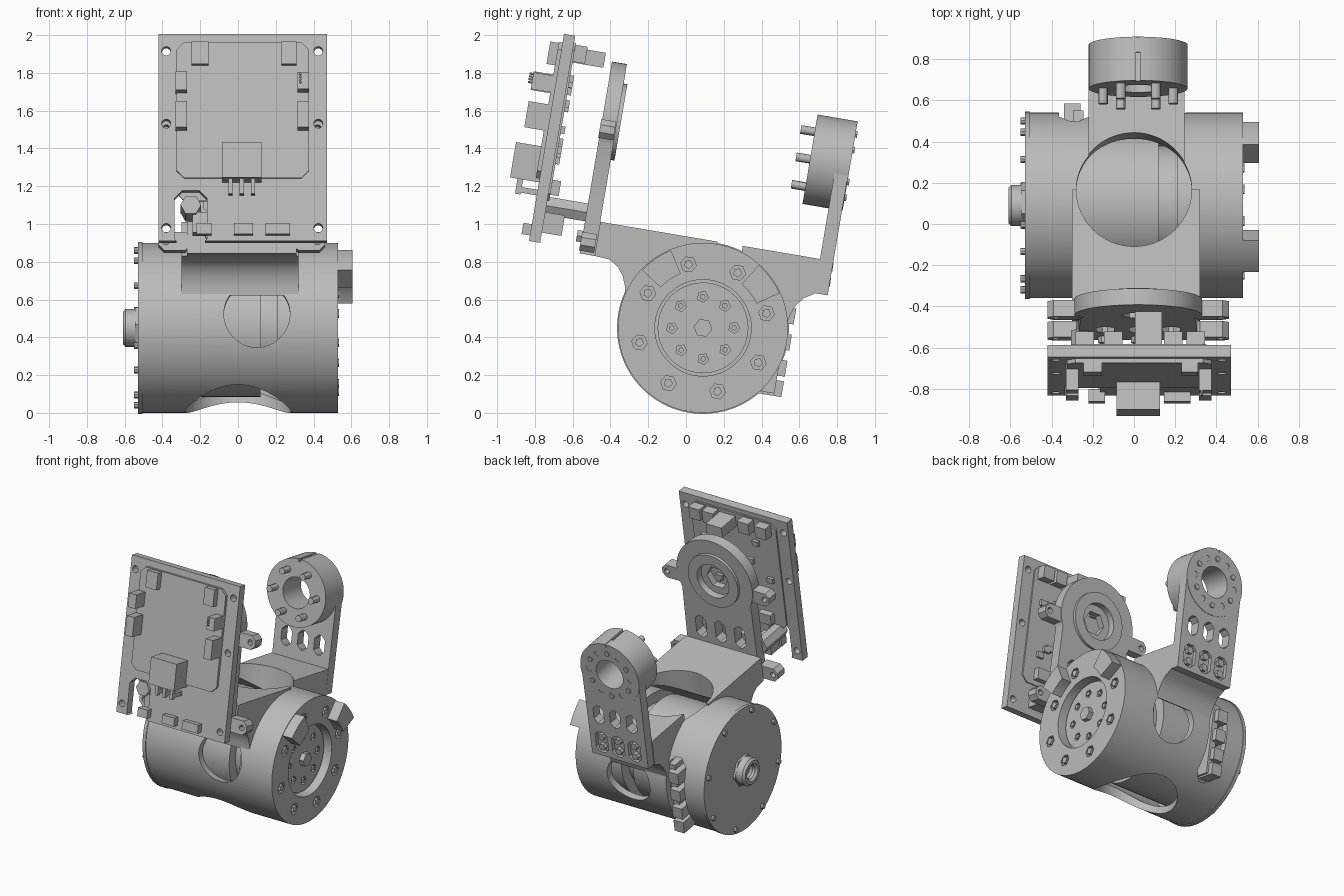
import bpy, bmesh, math, random
from mathutils import Matrix, Vector

cube = bpy.data.objects.get("Cube")
if cube:
    bpy.data.objects.remove(cube)

random.seed(4)
grey = bpy.data.materials.new("machined_grey")
grey.use_nodes = True
grey.diffuse_color = (0.5, 0.5, 0.5, 1)
grey.node_tree.nodes["Principled BSDF"].inputs["Base Color"].default_value = (0.5, 0.5, 0.5, 1)

# The whole head leans forward around the drum axis
LEAN = Matrix.Translation((0, 0.09, 0.45)) @ Matrix.Rotation(math.radians(-9.6), 4, 'X')
CX = 0.02
parts = []


def prism(name, pts, axis, a, b):
    """Extrude a 2D outline along an axis from a to b."""
    def place(p, t):
        return {'x': (t, p[0], p[1]), 'y': (p[0], t, p[1]), 'z': (p[0], p[1], t)}[axis]
    bm = bmesh.new()
    face = bm.faces.new([bm.verts.new(place(p, a)) for p in pts])
    new = bmesh.ops.extrude_face_region(bm, geom=[face])["geom"]
    move = Vector(place((0, 0), b - a))
    bmesh.ops.translate(bm, vec=move, verts=[g for g in new if isinstance(g, bmesh.types.BMVert)])
    bmesh.ops.recalc_face_normals(bm, faces=bm.faces)
    mesh = bpy.data.meshes.new(name)
    bm.to_mesh(mesh)
    bm.free()
    mesh.materials.append(grey)
    ob = bpy.data.objects.new(name, mesh)
    ob.matrix_world = LEAN
    bpy.context.collection.objects.link(ob)
    parts.append(ob)
    return ob


def circle(c, r, n=64, start=0, sweep=360):
    m = n if sweep == 360 else n - 1
    angles = [math.radians(start + sweep * i / m) for i in range(n)]
    return [(c[0] + r * math.cos(t), c[1] + r * math.sin(t)) for t in angles]


def rect(c, w, h, bevel=0):
    x, y, k = w / 2, h / 2, bevel
    if not k:
        return [(c[0] + i * x, c[1] + j * y) for i, j in ((-1, -1), (1, -1), (1, 1), (-1, 1))]
    half = [(x, k - y), (x, y - k), (x - k, y), (k - x, y)]
    return [(c[0] + s * p, c[1] + s * q) for s in (1, -1) for p, q in half]


def cut(ob, *shape):
    """Subtract an extruded outline from a part."""
    tool = prism("cutter", *shape)
    parts.remove(tool)
    tool.hide_render = True
    mod = ob.modifiers.new("cut", 'BOOLEAN')
    mod.operation, mod.solver, mod.object = 'DIFFERENCE', 'EXACT', tool
    bpy.context.view_layer.update()
    bpy.context.view_layer.objects.active = ob
    bpy.ops.object.modifier_apply(modifier=mod.name)
    bpy.data.objects.remove(tool)


def chamfer(ob, width, segments=1):
    mod = ob.modifiers.new("chamfer", 'BEVEL')
    mod.width, mod.segments, mod.limit_method = width, segments, 'ANGLE'
    mod.angle_limit = math.radians(50)


O = (0, 0)
# Drum housing: hollow shell with crossing ports and an end recess
drum = prism("drum_housing", circle(O, 0.45, 96), 'x', -0.53, 0.53)
cut(drum, circle(O, 0.40), 'x', -0.42, 0.40)
cut(drum, circle(O, 0.255), 'x', 0.45, 0.6)
cut(drum, circle(O, 0.28), 'z', -0.6, 0.6)
cut(drum, circle((0.10, 0), 0.175), 'y', -0.6, 0.6)
cut(drum, rect((-0.29, -0.03), 0.15, 0.56, 0.05), 'y', 0.2, 0.6)
prism("inner_rotor", circle(O, 0.365), 'x', -0.42, 0.12)
prism("rotor_shaft", circle(O, 0.29), 'x', 0.12, 0.21)
prism("inner_stator", circle(O, 0.37), 'x', 0.21, 0.41)

# Right-hand cap: thin lip, hub and small rim screws
prism("cap_lip", circle(O, 0.455, 96), 'x', -0.53, -0.505)
hub = prism("cap_hub", circle(O, 0.10, 32), 'x', -0.61, -0.53)
chamfer(hub, 0.015)
cut(hub, circle(O, 0.05, 24), 'x', -0.7, -0.56)
prism("cap_hub_base", circle(O, 0.115, 6), 'x', -0.545, -0.53)
for c in circle(O, 0.42, 8, 22.5):
    prism("cap_screw", circle(c, 0.018, 8), 'x', -0.55, -0.53)

# Left-hand end: sunk bolts, collar, core and two raised stops
for c in circle(O, 0.345, 8, 22.5):
    cut(drum, circle(c, 0.042, 6), 'x', 0.50, 0.6)
    prism("end_bolt", circle(c, 0.025, 5), 'x', 0.48, 0.535)
collar = prism("end_collar", circle(O, 0.24), 'x', 0.43, 0.475)
for i, c in enumerate(circle(O, 0.165, 8, 10)):
    cut(collar, circle(c, 0.03, 5), 'x', 0.455, 0.6)
    prism("core_bolt", circle(c, 0.016, 5), 'x', 0.43, 0.48)
prism("core_pin", circle(O, 0.05, 6), 'x', 0.45, 0.51)
for start in (34, 122):
    arc = circle(O, 0.445, 10, start, 24) + circle(O, 0.31, 10, start, 24)[::-1]
    prism("raised_stop", arc, 'x', 0.50, 0.607)

# Saddle: shelf on each side of the drum, filleted into it
half = [(0, 0.41), (0.18, 0.37), (0.30, 0.28), (0.39, 0.12), (0.435, 0.10), (0.445, 0.15),
        (0.465, 0.20), (0.50, 0.245), (0.55, 0.275)]
for name, side, reach, x0, x1 in (("front_saddle", -1, 0.63, -0.30, 0.32),
                                  ("back_saddle", 1, 0.555, -0.22, 0.245)):
    outline = [(side * v, w) for v, w in half + [(reach, 0.28), (reach, 0.463), (0, 0.463)]]
    saddle = prism(name, outline, 'x', x0, x1)
    cut(saddle, circle(O, 0.28), 'z', 0, 0.6)

# Cable connectors in the drum's back slot
for w in (0.14, 0.0, -0.14, -0.25):
    prism("cable_connector", rect((-0.30, w), 0.08, 0.085), 'y', 0.33, 0.47)
prism("connector_rail", rect((-0.27, -0.03), 0.05, 0.5), 'y', 0.33, 0.43)

# Front carrier: round-topped plate with slots, ring and mounting ears
mid = (CX, 1.0)
plate = prism("front_carrier", circle(mid, 0.31, 48, -25, 230) + [(-0.27, 0.28), (0.31, 0.28)],
              'y', -0.71, -0.63)
ring = prism("carrier_ring", circle(mid, 0.205), 'y', -0.635, -0.61)
for ob in (plate, ring):
    cut(ob, circle(mid, 0.13, 48), 'y', -0.66, -0.5)
    cut(ob, circle(mid, 0.085, 6), 'y', -0.8, -0.5)
for dx in (-0.16, 0, 0.16):
    cut(plate, rect((CX + dx, 0.58), 0.085, 0.17, 0.03), 'y', -0.8, -0.5)
for side in (-1, 1):
    for w in (0.95, 0.345):
        ear = prism("mounting_ear", rect((CX + side * 0.355, w), 0.17, 0.10, 0.03), 'y', -0.715, -0.635)
        cut(ear, circle((CX + side * 0.40, w), 0.02, 12), 'y', -0.8, -0.5)
for dx in (-0.16, 0, 0.16):
    prism("carrier_bolt", circle((CX + dx, 0.37), 0.035, 6), 'y', -0.74, -0.71)

# Circuit board with corner holes and a notch at the lower corner
board = prism("circuit_board", rect((0.025, 0.856), 0.89, 1.112), 'y', -0.985, -0.925)
for x in (-0.38, 0.425):
    for w in (0.37, 0.93, 1.32):
        cut(board, circle((x, w), 0.024, 16), 'y', -1.1, -0.8)
cut(board, rect((-0.25, 0.42), 0.17, 0.30, 0.04), 'y', -1.1, -0.8)
prism("notch_bolt", circle((-0.25, 0.50), 0.055, 6), 'y', -0.95, -0.70)
prism("board_cover", rect((0.025, 1.0), 0.70, 0.73, 0.04), 'y', -1.005, -0.985)

# Front components: x, height, width, length, depth
for x, w, wide, tall, deep in (
        (-0.20, 1.30, 0.09, 0.12, 0.06), (0.27, 1.30, 0.08, 0.12, 0.06),
        (-0.30, 1.14, 0.06, 0.10, 0.12), (0.345, 1.14, 0.06, 0.09, 0.12),
        (-0.30, 0.96, 0.06, 0.14, 0.12), (0.345, 0.96, 0.06, 0.14, 0.12),
        (0.02, 0.71, 0.21, 0.19, 0.15), (-0.18, 0.36, 0.08, 0.06, 0.04),
        (0.03, 0.36, 0.10, 0.06, 0.04), (0.21, 0.36, 0.13, 0.06, 0.04)):
    prism("front_component", rect((x, w), wide, tall), 'y', -0.99 - deep, -0.97)
for dx in (-0.06, 0, 0.06):
    prism("terminal_pin", rect((0.02 + dx, 0.585), 0.022, 0.10), 'y', -1.10, -1.07)
    prism("terminal_leg", rect((0.02 + dx, 0.56), 0.022, 0.03), 'y', -1.08, -0.97)
for i in range(4):
    prism("side_pin", circle((0.33, 1.13 + i * 0.015), 0.006, 5), 'y', -1.13, -0.99)

# Back components: connector row, spacer post and scattered chips
prism("spacer_post", rect((0.07, 1.31), 0.13, 0.08), 'y', -0.93, -0.75)
for x in (-0.24, -0.10, 0.19, 0.30):
    prism("back_connector", rect((x, 1.32), 0.09, 0.09), 'y', -0.93, -0.85)
for x in (-0.18, 0.02, 0.23):
    prism("lower_connector", rect((x, 0.41), 0.12, 0.11), 'y', -0.93, -0.82)
    prism("lower_chip", rect((x, 0.60), 0.10, 0.08), 'y', -0.93, -0.87)
for i in range(14):
    spot = (random.uniform(-0.28, 0.33), random.uniform(0.70, 1.22))
    prism("back_chip", rect(spot, 0.05, 0.04), 'y', -0.93, -0.895)
prism("back_shield", rect((0.025, 0.95), 0.70, 0.85, 0.04), 'y', -0.93, -0.915)

# Back arm: upright with slots and a bolted foot
eye = (CX, 0.975)
arm = prism("back_arm", circle(eye, 0.235, 40, 0, 180) + [(-0.215, 0.28), (0.245, 0.28)],
            'y', 0.55, 0.622)
for dx in (-0.135, 0, 0.135):
    x = CX + dx
    cut(arm, rect((x, 0.61), 0.085, 0.14, 0.03), 'y', 0.4, 0.8)
    cut(arm, rect((x, 0.39), 0.10, 0.16, 0.03), 'y', 0.595, 0.8)
    for w in (0.35, 0.43):
        prism("foot_bolt", circle((x, w), 0.026, 6), 'y', 0.58, 0.625)

# Bearing ring on the arm, with a bore, top groove and pins
bearing = prism("bearing_ring", circle(eye, 0.24, 64), 'y', 0.41, 0.625)
cut(bearing, rect((CX, 1.22), 0.02, 0.05), 'y', 0.3, 0.8)
for ob in (bearing, arm):
    cut(ob, circle(eye, 0.11, 40), 'y', 0.3, 0.8)
for c in circle(eye, 0.17, 6):
    prism("bearing_pin", circle(c, 0.023, 12), 'y', 0.335, 0.43)
    cut(bearing, circle(c, 0.022, 10), 'y', 0.60, 0.8)
for c in circle(eye, 0.17, 6, 30):
    prism("bearing_screw", circle(c, 0.02, 6), 'y', 0.61, 0.635)

# Smooth curved walls, keep edges crisp
bpy.ops.object.select_all(action='DESELECT')
for ob in parts:
    ob.select_set(True)
bpy.context.view_layer.objects.active = drum
bpy.ops.object.shade_smooth_by_angle(angle=math.radians(30))
